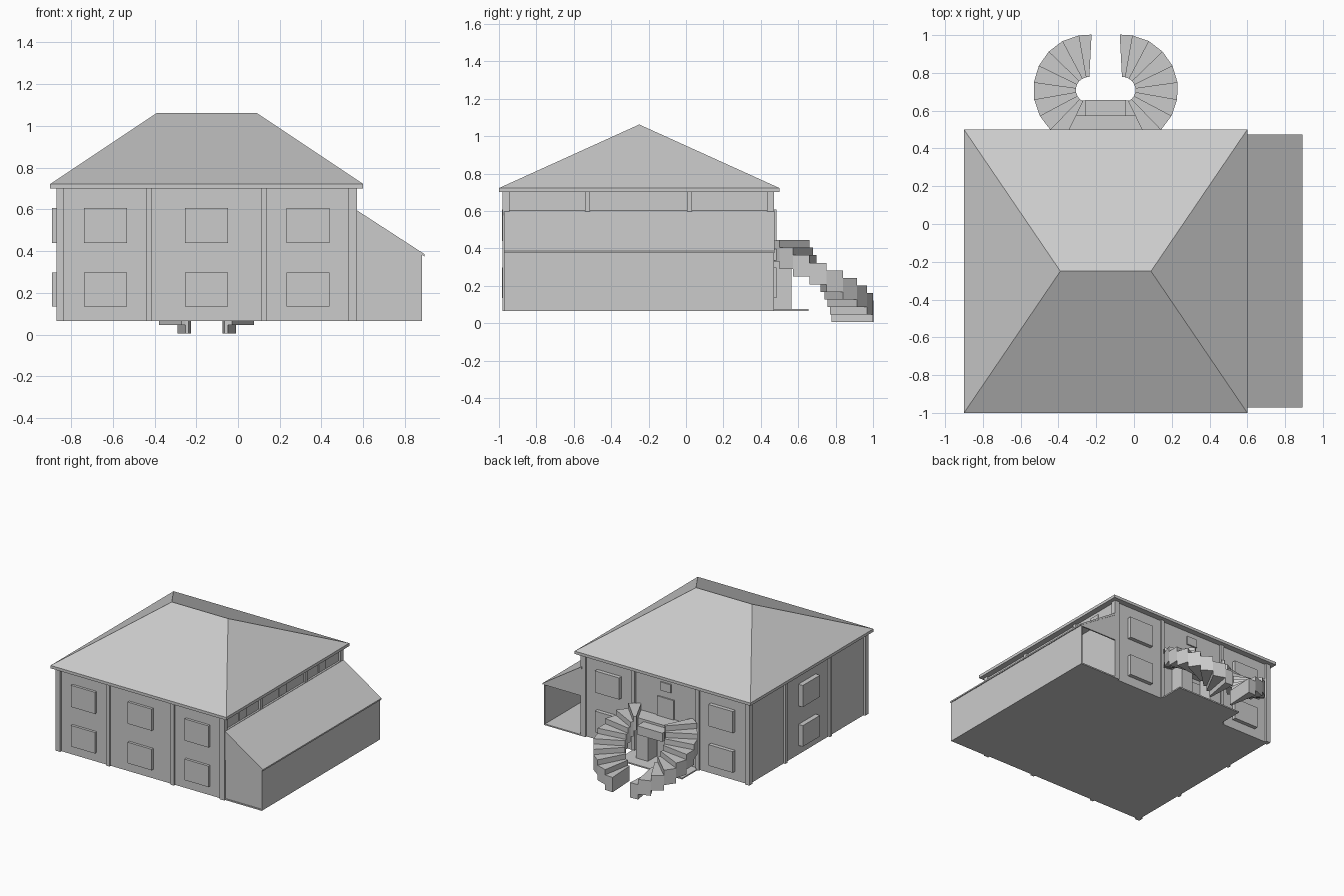
import bpy, bmesh, math

if "Cube" in bpy.data.objects:
    bpy.data.objects.remove(bpy.data.objects["Cube"])

grey = bpy.data.materials.new("plain_grey")
grey.diffuse_color = (0.6, 0.6, 0.6, 1)
grey.use_nodes = True
grey.node_tree.nodes["Principled BSDF"].inputs["Base Color"].default_value = grey.diffuse_color


def add_mesh(name, verts, faces):
    me = bpy.data.meshes.new(name)
    me.from_pydata(verts, [], faces)
    bm = bmesh.new()
    bm.from_mesh(me)
    bmesh.ops.recalc_face_normals(bm, faces=bm.faces)
    bm.to_mesh(me)
    bm.free()
    me.materials.append(grey)
    ob = bpy.data.objects.new(name, me)
    bpy.context.collection.objects.link(ob)
    return ob


def prism(name, ring, offset):
    """Extrude a closed ring of 3D points along an offset."""
    n = len(ring)
    top = [tuple(a + b for a, b in zip(p, offset)) for p in ring]
    sides = [(i, (i + 1) % n, n + (i + 1) % n, n + i) for i in range(n)]
    return add_mesh(name, list(ring) + top,
                    [tuple(range(n))[::-1], tuple(range(n, 2 * n))] + sides)


def box(name, x0, x1, y0, y1, z0, z1):
    return prism(name, [(x0, y0, z0), (x1, y0, z0), (x1, y1, z0), (x0, y1, z0)],
                 (0, 0, z1 - z0))


# Main walls, set slightly behind the pilasters
X0, X1, Y0, Y1, BASE, TOP = -0.87, 0.57, -0.98, 0.47, 0.065, 0.70
R = 0.015
box("main_walls", X0 + R, X1 - R, Y0 + R, Y1 - R, BASE, TOP)

# Corner and bay pilasters
xs = [(X0, -0.833), (-0.44, -0.412), (0.11, 0.138), (0.53, X1)]
ys = [(Y0, -0.933), (-0.54, -0.513), (0.005, 0.032), (0.43, Y1)]
for i, (a, b) in enumerate(xs):
    box("front_pilaster", a, b, Y0, Y0 + 0.037, BASE, TOP)
    box("back_pilaster", a, b, Y1 - 0.037, Y1, BASE, TOP)
for a, b in ys[1:3]:
    box("left_pilaster", X0, X0 + 0.03, a, b, BASE, TOP)
    box("right_pilaster", X1 - 0.03, X1, a, b, BASE, TOP)

# Projecting windows on two floors
for z0, z1 in [(0.135, 0.297), (0.44, 0.607)]:
    for cx in (-0.635, -0.15, 0.335):
        box("front_window", cx - 0.103, cx + 0.103, -0.985, -0.95, z0, z1)
        if cx != -0.15:
            box("back_window", cx - 0.103, cx + 0.103, 0.44, 0.485, z0, z1)
    box("left_window", -0.892, -0.84, -0.36, -0.15, z0, z1)

# Small upper windows and the back doors
for cy in (-0.742, -0.257, 0.227):
    box("small_side_window", 0.55, 0.562, cy - 0.043, cy + 0.043, 0.604, 0.675)
box("small_back_window", -0.193, -0.107, 0.45, 0.465, 0.595, 0.66)
box("upper_door", -0.22, -0.08, 0.45, 0.465, 0.39, 0.545)
box("lower_door", -0.22, -0.08, 0.45, 0.465, 0.075, 0.30)

# Hipped roof with a thin fascia
E = [(-0.9, -1.0), (0.6, -1.0), (0.6, 0.5), (-0.9, 0.5)]
add_mesh("hip_roof",
         [(x, y, 0.70) for x, y in E] + [(x, y, 0.722) for x, y in E]
         + [(-0.39, -0.25, 1.062), (0.09, -0.25, 1.062)],
         [(3, 2, 1, 0), (0, 1, 5, 4), (1, 2, 6, 5), (2, 3, 7, 6), (3, 0, 4, 7),
          (4, 5, 9, 8), (5, 6, 9), (6, 7, 8, 9), (7, 4, 8)])

# Lean-to garage, open at the back
box("garage_floor", 0.55, 0.882, Y0 + 0.01, Y1, BASE, 0.075)
box("garage_side_wall", 0.874, 0.882, Y0 + 0.01, Y1, BASE, 0.38)
box("garage_front_wall", X1, 0.878, -0.965, -0.955, BASE, 0.38)
box("garage_inner_wall", 0.55, X1, Y0 + 0.005, Y1, BASE, 0.598)
for name, y in (("garage_front_gable", -0.97), ("garage_back_gable", 0.46)):
    prism(name, [(X1, y, 0.375), (0.882, y, 0.375), (0.882, y, 0.383), (X1, y, 0.588)],
          (0, 0.01, 0))
prism("garage_roof", [(0.56, -0.972, 0.584), (0.893, -0.972, 0.375),
                      (0.893, -0.972, 0.386), (0.56, -0.972, 0.602)], (0, 1.446, 0))

# Porch slab, posts and landing
MID = -0.15
box("porch_slab", -0.425, 0.125, 0.45, 0.655, BASE, 0.075)
for s in (-1, 1):
    c = MID + s * 0.13
    box("porch_post", c - 0.05, c + 0.05, 0.45, 0.565, 0.075, 0.34)
box("landing", -0.42, 0.12, 0.45, 0.575, 0.335, 0.395)
box("landing_step", -0.258, -0.042, 0.57, 0.657, 0.31, 0.378)

# Two mirrored curved flights of stairs
CY, R_IN, R_OUT, RISE = 0.71, 0.068, 0.293, 0.0405
for s in (-1, 1):
    cx = MID + s * 0.09
    for k in range(9):
        a0 = 100 + 18 * (k - 1) if k else 87
        a1 = 100 + 18 * k
        top = 0.12 + RISE * k
        low = max(0, top - 0.115)
        ring = []
        for r, angles in ((R_IN, (a0, a1)), (R_OUT, (a1, a0))):
            for a in angles:
                t = math.radians(a)
                ring.append((cx - s * r * math.cos(t), CY + r * math.sin(t), low))
        prism("stair_step", ring, (0, 0, top - low))
